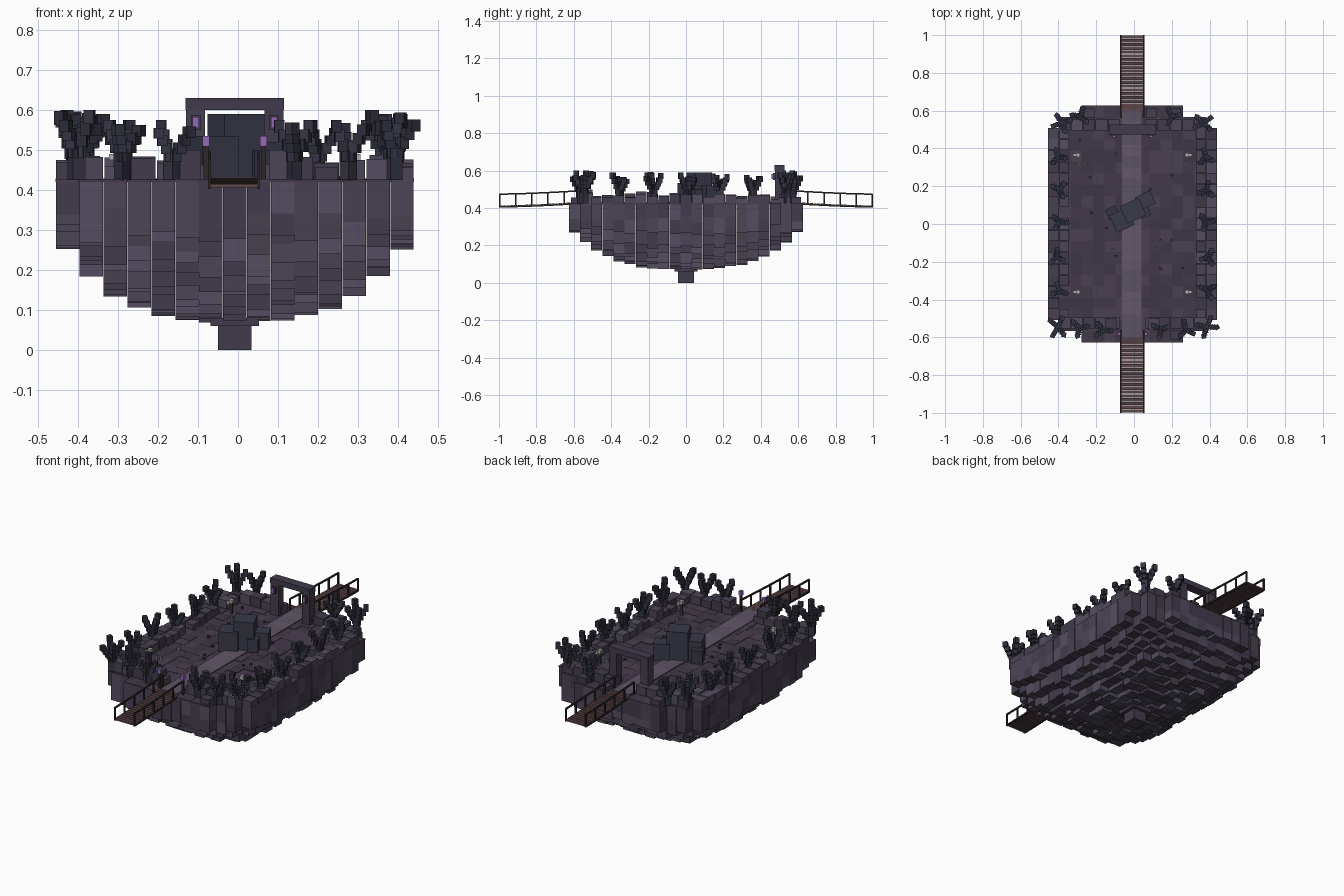
import bpy, bmesh, math, random
from mathutils import Matrix, Vector

if "Cube" in bpy.data.objects:
    bpy.data.objects.remove(bpy.data.objects["Cube"])

random.seed(7)
CX, TOP = -0.008, 0.425


def mat(name, r, g, b):
    m = bpy.data.materials.new(name)
    m.diffuse_color = (r, g, b, 1)
    m.use_nodes = True
    m.node_tree.nodes["Principled BSDF"].inputs["Base Color"].default_value = m.diffuse_color
    return m


STONE = [mat("stone_a", .072, .058, .094), mat("stone_b", .054, .044, .072),
         mat("stone_c", .088, .073, .115), mat("stone_d", .064, .050, .080)]
SOIL = [mat("soil_a", .056, .040, .066), mat("soil_b", .068, .050, .078), mat("soil_c", .048, .036, .058)]
PATH = [mat("path_a", .125, .095, .140), mat("path_b", .11, .085, .125)]
ROCK = [mat("rock_a", .040, .042, .066), mat("rock_b", .034, .035, .056)]
THORN = [mat("thorn_a", .026, .026, .044), mat("thorn_b", .036, .035, .056)]
WOOD = [mat("wood_a", .115, .062, .068), mat("wood_b", .09, .050, .056)]
RAIL = [mat("rail", .030, .020, .024)]
GLOW = [mat("glow", .30, .14, .50)]
PALE = [mat("pale", .45, .45, .42)]


class Part:
    """Collects boxes into one named object."""
    def __init__(self, name, mats):
        self.name, self.mats, self.bm = name, mats, bmesh.new()

    def box(self, c, s, rot=0, tilt=0, m=None):
        mx = (Matrix.Translation(c) @ Matrix.Rotation(rot, 4, 'Z') @ Matrix.Rotation(tilt, 4, 'X')
              @ Matrix.Diagonal((*s, 1)))
        vs = bmesh.ops.create_cube(self.bm, size=1, matrix=mx)["verts"]
        k = random.randrange(len(self.mats)) if m is None else m
        for f in {f for v in vs for f in v.link_faces}:
            f.material_index = k

    def span(self, x, y, z0, z1, sx, sy, rot=0, m=None):
        self.box((x, y, (z0 + z1) / 2), (sx, sy, z1 - z0), rot, 0, m)

    def done(self):
        me = bpy.data.meshes.new(self.name)
        self.bm.to_mesh(me)
        self.bm.free()
        for m in self.mats:
            me.materials.append(m)
        ob = bpy.data.objects.new(self.name, me)
        bpy.context.collection.objects.link(ob)


def row_half(iy):
    return {10: 4, 9: 6}.get(abs(iy), 7)


# Island body: square columns hanging down as a stepped, four-sided pyramid
body, ground = Part("island_columns", STONE), Part("ground_tiles", SOIL)
W = 0.0597
for iy in range(-10, 11):
    for ix in range(-row_half(iy), row_half(iy) + 1):
        x, y = CX + ix * W, iy * W
        u = ((abs(ix * W) / .45) ** 5 + (abs(y) / .62) ** 5) ** .2
        low = min(0.072 + 0.225 * u ** 3, 0.29) + random.uniform(-.004, .024)
        edge = abs(ix) == row_half(iy) or abs(iy) >= 9
        z = TOP - .006
        while z > low + .001:
            nz = max(low, z - random.uniform(.06, .1)) if edge else low
            if nz - low < .02:
                nz = low
            body.span(x, y, nz, z, W - .001, W - .001)
            z = nz
        ground.span(x, y, TOP - .006, TOP + random.uniform(0, .003), W, W)
body.done()
ground.done()

# Lowest tip
tip = Part("island_tip", STONE)
tip.span(CX, 0, 0, .066, .084, .084, m=1)
tip.span(CX, 0, .06, .08, .122, .122, m=1)
tip.done()

# Paved path down the middle
path = Part("path", PATH)
for i in range(20):
    path.span(-.012, -.57 + i * .06, TOP - .005, TOP + .007, .105, .06)
path.done()

# Stone rim around the edge, open where the path leaves
rim = Part("rim_blocks", STONE)
for s in (-1, 1):
    for i in range(17):
        y = -.48 + i * .06
        if random.random() < .8:
            rim.span(CX + s * .418, y, TOP - .005, TOP + random.uniform(.025, .055), .058, .058)
        if random.random() < .8:
            rim.span(CX + s * .362, y, TOP - .005, TOP + random.uniform(.02, .062), .05, .056)
    for i in range(12):
        x = CX - .36 + i * .0655
        if abs(x - CX) > .09:
            rim.span(x, s * .525, TOP - .005, TOP + random.uniform(.03, .062), .062, .058)
            if abs(x) < .26 and random.random() < .45:
                rim.span(x, s * .59, TOP - .005, TOP + random.uniform(.02, .05), .055, .05)
    rim.span(CX + s * .115, -.53, TOP, .5, .06, .06)
rim.done()

# Boulder cluster in the centre
rocks = Part("centre_boulders", ROCK)
A = math.radians(25)
for x, y, sx, sy, z in [(-.005, .07, .11, .10, .59), (-.065, .02, .10, .10, .535),
                        (.06, .125, .085, .075, .52), (-.115, .06, .06, .06, .50), (.055, .06, .055, .05, .50)]:
    rocks.span(x, y, TOP, z, sx, sy, A)
rocks.done()

# Gate at the back
gate, lamps = Part("gate", [STONE[1], STONE[3]]), Part("gate_lamps", GLOW)
for s in (-1, 1):
    gate.span(CX + s * .098, .5, TOP, .605, .048, .048)
    gate.span(CX + s * .098, .472, .55, .587, .024, .012)
    lamps.span(CX + s * .098, .464, .555, .582, .016, .012)
gate.span(CX, .5, .6, .63, .247, .052, m=0)
# Short lamp posts at the front
posts = Part("entry_posts", RAIL)
for s in (-1, 1):
    posts.span(CX + s * .072, -.582, TOP, .512, .012, .012)
    lamps.span(CX + s * .072, -.582, .51, .534, .017, .017)
posts.done()
gate.done()
lamps.done()

# Plank bridges with rails at both ends, rising slightly toward the island
planks, rails = Part("bridge_planks", WOOD), Part("bridge_rails", RAIL)


def deck(y):
    return .406 + .016 * ((1 - y) / .4) ** 1.5


for s in (-1, 1):
    for i in range(20):
        y = .61 + i * .02
        planks.span(-.01, s * y, deck(y), deck(y) + .008, .126, .0172)
    for e in (-1, 1):
        x = -.01 + e * .061
        for i in range(6):
            y = .566 + i * .086
            rails.span(x, s * y, deck(y) - .002, deck(y) + .07, .008, .008)
            if i < 5:
                y2 = y + .086
                for h in (.068, 0):
                    a, b = Vector((x, s * y, deck(y) + h)), Vector((x, s * y2, deck(y2) + h))
                    rails.box((a + b) / 2, (.008, (b - a).length + .004, .008), 0, s * math.atan2(b.z - a.z, .086))
planks.done()
rails.done()

# Thorny shrubs: a slim trunk with stepped branches fanning out
shrubs = Part("thorn_shrubs", THORN)


def shrub(x, y, h, r, n=3):
    w = .03 + .2 * max(0, h - .15)
    shrubs.span(x, y, TOP, TOP + h * .5, w, w, random.random())
    a0 = random.random() * 6.28
    for k in range(n):
        a = a0 + 6.283 * k / n + random.uniform(-.3, .3)
        top = h * random.uniform(.82, 1) if k else h
        z0 = h * .36
        dz, twist = (top - z0) / 4, random.random()
        for j in range(4):
            d = r * (j + .6) / 3.8
            shrubs.span(x + math.cos(a) * d, y + math.sin(a) * d, TOP + z0 + dz * j - .008,
                        TOP + z0 + dz * (j + 1), .025, .025, a + twist)


for s in (-1, 1):
    for y in (-.355, -.175, .01, .18, .355):
        shrub(CX + s * random.uniform(.385, .405), y, random.uniform(.14, .17), .042)
    shrub(CX + s * .395, -.545, .175, .055, 4)
    shrub(CX + s * .375, .535, .175, .05, 4)
for x, y in [(-.29, -.55), (-.165, -.56), (.14, -.56), (.275, -.56), (-.285, .57), (.2, .57)]:
    shrub(x, y, .15, .046)
shrubs.done()

# Pale-topped stakes, tiny flowers and pebbles
stakes, blooms, pebbles = Part("stakes", STONE), Part("pale_blooms", PALE), Part("pebbles", ROCK)
for s in (-1, 1):
    for y in (-.36, .365):
        x = CX + s * .288
        stakes.span(x, y, TOP, .49, .011, .011)
        blooms.span(x, y, .488, .506, .02, .02)
        blooms.span(x + s * .018, y, .475, .49, .016, .016)
    for y in (-.31, -.15, .155, .315):
        for k in range(3):
            blooms.span(CX + s * .268 + (k - 1) * .014, y + (k % 2) * .016, TOP, TOP + .016, .008, .008)
for i in range(16):
    s = random.choice((-1, 1))
    pebbles.span(s * random.uniform(.08, .3), random.uniform(-.45, .45), TOP, TOP + .01, .014, .012, random.random())
for p in (stakes, blooms, pebbles):
    p.done()
